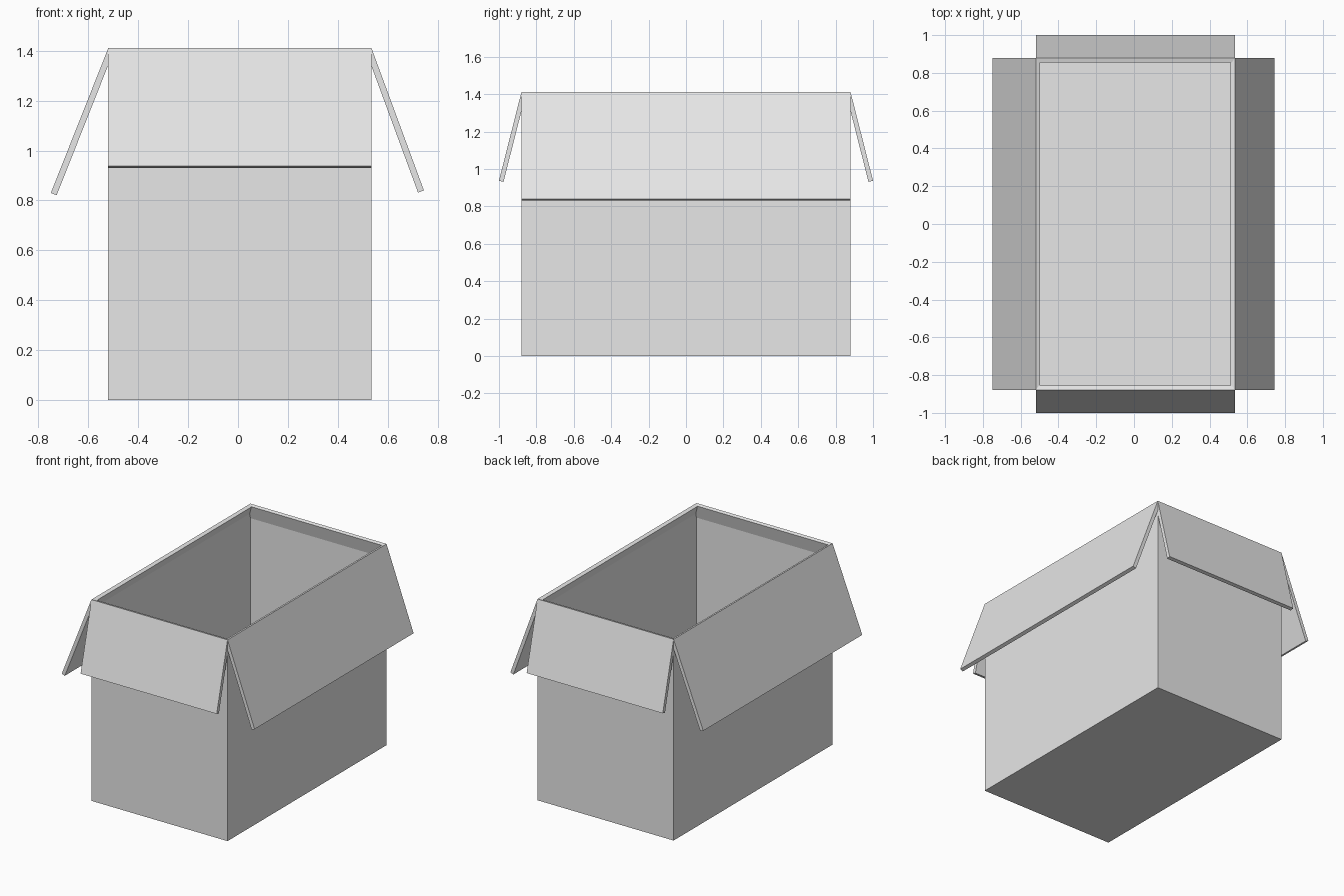
import bpy, bmesh
from mathutils import Vector

cube = bpy.data.objects.get("Cube")
if cube:
    bpy.data.objects.remove(cube)

# Card colour
card = bpy.data.materials.new("plain grey card")
card.use_nodes = True
grey = (0.8, 0.8, 0.8, 1)
card.diffuse_color = grey
card.node_tree.nodes["Principled BSDF"].inputs["Base Color"].default_value = grey

LEFT, RIGHT, FRONT, BACK, TOP = -0.52, 0.535, -0.88, 0.88, 1.41
THICK = 0.025


def make_object(name, bm):
    mesh = bpy.data.meshes.new(name)
    bm.to_mesh(mesh)
    bm.free()
    mesh.materials.append(card)
    obj = bpy.data.objects.new(name, mesh)
    bpy.context.collection.objects.link(obj)


# Open box of thin sheet card
bm = bmesh.new()
bmesh.ops.create_cube(bm, size=1)
for v in bm.verts:
    v.co = (RIGHT if v.co.x > 0 else LEFT,
            BACK if v.co.y > 0 else FRONT,
            TOP if v.co.z > 0 else 0)
lid = [f for f in bm.faces if f.normal.z > 0.5]
bmesh.ops.delete(bm, geom=lid, context='FACES_ONLY')
make_object("box_body", bm)


def flap(name, start, end, outward, reach, drop):
    """Folded slab hinged on the rim edge from start to end."""
    a, b = Vector((*start, TOP)), Vector((*end, TOP))
    fall = Vector((outward[0] * reach, outward[1] * reach, -drop))
    inward = Vector((-outward[0] * drop, -outward[1] * drop, -reach))
    inward = inward.normalized() * THICK
    bm = bmesh.new()
    sheet = bm.faces.new([bm.verts.new(p) for p in (a, b, b + fall, a + fall)])
    ext = bmesh.ops.extrude_face_region(bm, geom=[sheet], use_keep_orig=True)
    moved = [g for g in ext["geom"] if isinstance(g, bmesh.types.BMVert)]
    bmesh.ops.translate(bm, vec=inward, verts=moved)
    bmesh.ops.recalc_face_normals(bm, faces=bm.faces)
    make_object(name, bm)


# Four flaps folded outward and down
flap("right_flap", (LEFT, FRONT), (LEFT, BACK), (-1, 0), 0.23, 0.58)
flap("left_flap", (RIGHT, FRONT), (RIGHT, BACK), (1, 0), 0.21, 0.57)
flap("front_flap", (LEFT, FRONT), (RIGHT, FRONT), (0, -1), 0.12, 0.473)
flap("back_flap", (LEFT, BACK), (RIGHT, BACK), (0, 1), 0.12, 0.473)
